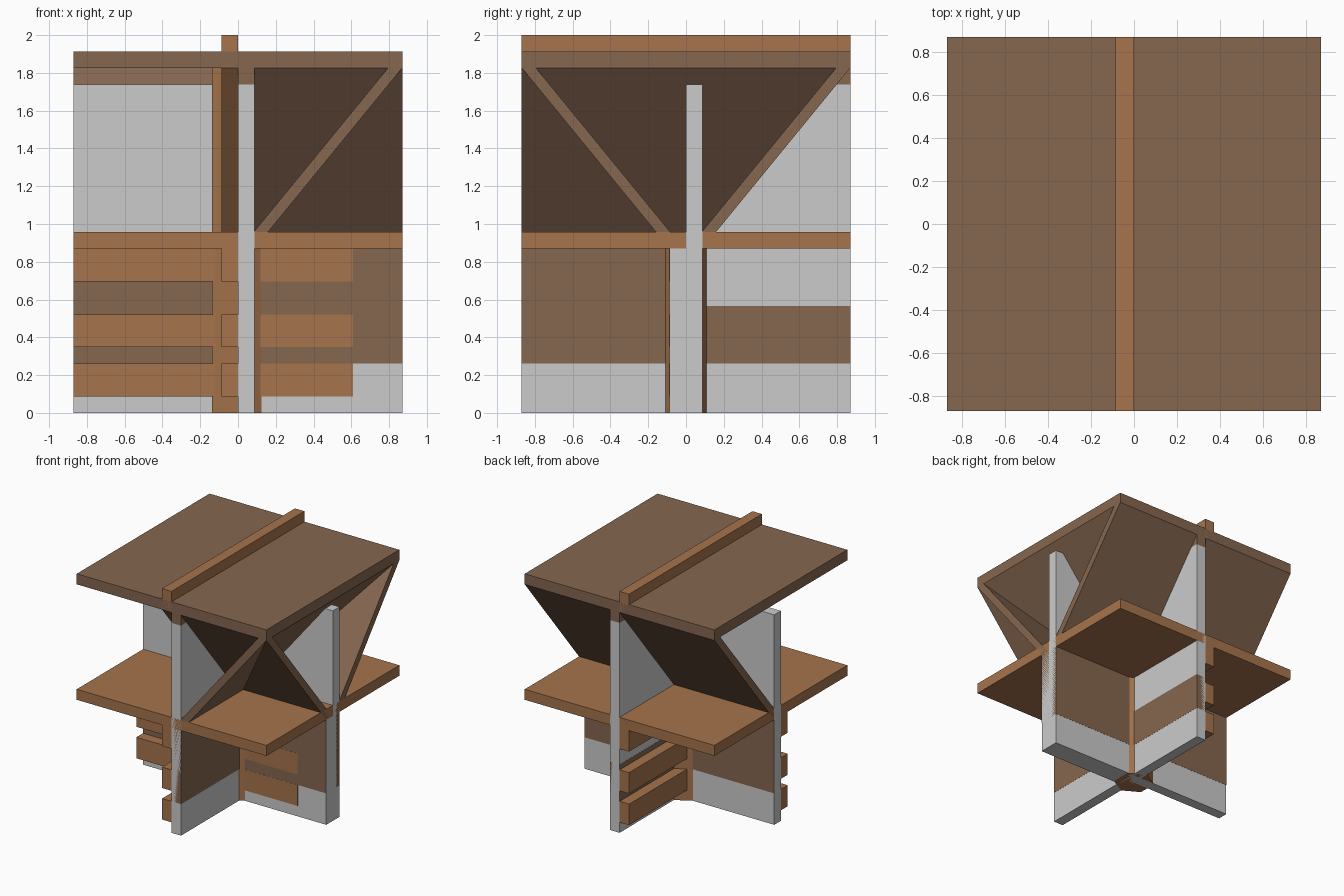
import bpy, bmesh, math

if "Cube" in bpy.data.objects:
    bpy.data.objects.remove(bpy.data.objects["Cube"])

U = 2 / 23          # board thickness, the module of the whole model
E = 0.012           # tiny proudness so cladding shows over the core walls


def material(name, rgb):
    m = bpy.data.materials.new(name)
    m.diffuse_color = (*rgb, 1)
    m.use_nodes = True
    m.node_tree.nodes["Principled BSDF"].inputs["Base Color"].default_value = m.diffuse_color
    return m


ORANGE = material("orange_wood", (0.38, 0.175, 0.073))
BROWN = material("brown_wood", (0.235, 0.135, 0.08))


def make(name, bm, mat):
    bmesh.ops.recalc_face_normals(bm, faces=bm.faces)
    me = bpy.data.meshes.new(name)
    bm.to_mesh(me)
    bm.free()
    ob = bpy.data.objects.new(name, me)
    bpy.context.collection.objects.link(ob)
    if mat:
        me.materials.append(mat)
    return ob


def prism(name, ring_a, ring_b, mat):
    """Solid between two matching rings of points, in module units."""
    bm = bmesh.new()
    a = [bm.verts.new([c * U for c in p]) for p in ring_a]
    b = [bm.verts.new([c * U for c in p]) for p in ring_b]
    bm.faces.new(a)
    bm.faces.new(b)
    n = len(a)
    for i in range(n):
        bm.faces.new((a[i], a[(i + 1) % n], b[(i + 1) % n], b[i]))
    return make(name, bm, mat)


def box(name, x, y, z, mat=None):
    ring = [(x[0], y[0]), (x[1], y[0]), (x[1], y[1]), (x[0], y[1])]
    return prism(name, [(*p, z[0]) for p in ring], [(*p, z[1]) for p in ring], mat)


# Grey crossed walls, thicker on the lower right arm
box("cross_wall_x", (-10, 10), (0, 1), (0, 20))
box("cross_wall_y", (0, 1), (-10, 10), (0, 20))
box("lower_wall_right", (0, 10), (-1, 1), (0, 10))

# Floor slab, roof slab, ridge and the beam under the roof
box("floor_slab", (-10, 10), (-10, 10), (10, 11), ORANGE)
box("roof_slab", (-10, 10), (-10, 10), (21, 22), BROWN)
box("roof_ridge", (-1, 0), (-10, 10), (21, 23), ORANGE)
box("roof_beam", (0, 1), (-10, 10), (20, 21), BROWN)

# Brown cladding on the lower walls
box("cladding_left", (-10, 0), (-E, 1 + E), (3, 10), BROWN)
box("cladding_right", (0, 10), (-1 - E, 1 + E), (3, 10), BROWN)
box("cladding_front", (-E, 1 + E), (-10, 0), (3, 10), BROWN)
box("cladding_back", (-E, 1 + E), (0, 10), (3, 6.5), BROWN)

# Three horizontal rails on each lower wall
for i, z in enumerate(((1, 3), (4, 6), (8, 10))):
    box(f"rail_x_{i}", (-10, 7), (-1 - 2 * E, 0), z, ORANGE)
    box(f"rail_y_{i}", (-1, 0), (-10, 10), z, ORANGE)

# Six-sided centre post
hexagon = [(1.82 * math.sin(k * math.pi / 3), 1.82 * math.cos(k * math.pi / 3)) for k in range(6)]
prism("centre_post", [(*p, 0) for p in hexagon], [(*p, 21) for p in hexagon], ORANGE)

# Slanted panels from the floor up to the roof edges: (distance out, height)
slant = [(1, 10), (10, 21), (9.13, 21), (0.13, 10)]


def y_panel(name, x0, x1, side, mat):
    prism(name, [(x0, side * h, z) for h, z in slant],
          [(x1, side * h, z) for h, z in slant], mat)


y_panel("back_slant_panel", -10, 10, 1, BROWN)
y_panel("front_slant_panel", 0, 10, -1, BROWN)
y_panel("front_ridge_brace", -1, 0, -1, ORANGE)
# Right panel is mitred where it meets the back panel
prism("right_slant_panel", [(h, -10, z) for h, z in slant],
      [(h, h, z) for h, z in slant], BROWN)
